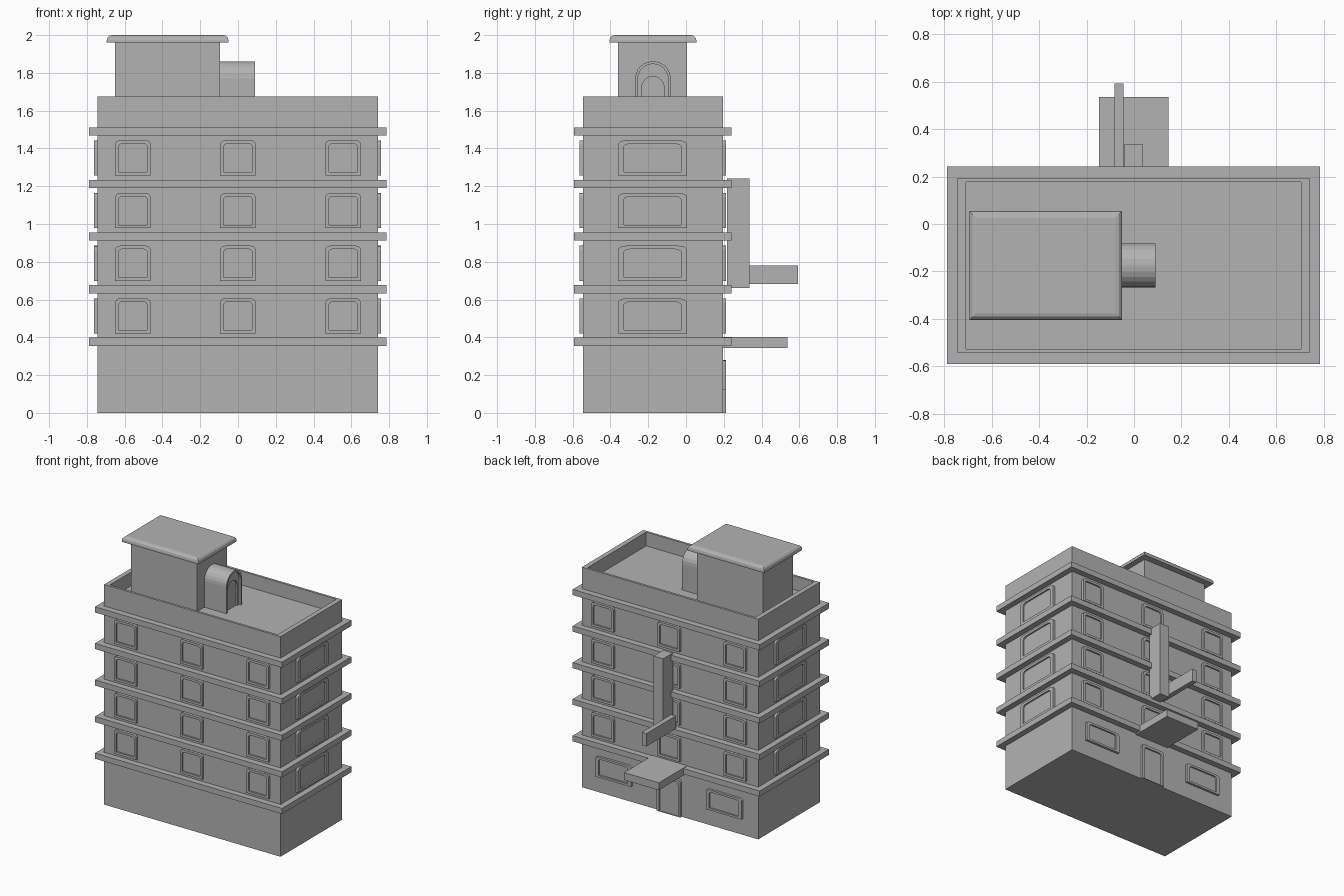
import bpy, bmesh, math
from mathutils import Vector as V

if "Cube" in bpy.data.objects:
    bpy.data.objects.remove(bpy.data.objects["Cube"])

GREY = bpy.data.materials.new("plain grey")
GREY.diffuse_color = (0.45, 0.45, 0.45, 1)
GREY.use_nodes = True
GREY.node_tree.nodes["Principled BSDF"].inputs["Base Color"].default_value = GREY.diffuse_color


def finish(name, bm):
    bmesh.ops.recalc_face_normals(bm, faces=bm.faces)
    me = bpy.data.meshes.new(name)
    bm.to_mesh(me)
    bm.free()
    me.materials.append(GREY)
    ob = bpy.data.objects.new(name, me)
    bpy.context.collection.objects.link(ob)
    return ob


def box(name, x, y, z, top_bevel=0):
    bm = bmesh.new()
    bmesh.ops.create_cube(bm, size=1)
    for v in bm.verts:
        v.co = V([(r[0] + r[1]) / 2 + c * (r[1] - r[0]) for r, c in zip((x, y, z), v.co)])
    if top_bevel:
        edges = [e for e in bm.edges if all(v.co.z > z[1] - 1e-4 for v in e.verts)]
        bmesh.ops.bevel(bm, geom=edges, offset=top_bevel, segments=3, profile=0.5, affect='EDGES')
    return finish(name, bm)


def stepped(name, origin, normal, w, h, rings, rx=0.0, rz=0.0, seg=4, up=(0, 0, 1)):
    """Outline with rounded top corners, lofted through rings of
    (side margin, bottom margin, top margin, depth)."""
    n, up, origin = V(normal), V(up), V(origin)
    side = up.cross(n)
    pts = [(-w / 2, 0), (w / 2, 0)]
    if rx:
        arc = [math.pi / 2 * i / seg for i in range(seg + 1)]
        pts += [(w / 2 - rx + rx * math.cos(a), h - rz + rz * math.sin(a)) for a in arc]
        pts += [(-w / 2 + rx - rx * math.cos(a), h - rz + rz * math.sin(a)) for a in reversed(arc)]
    else:
        pts += [(w / 2, h), (-w / 2, h)]
    bm = bmesh.new()
    loops = []
    for ms, mb, mt, d in rings:
        loops.append([bm.verts.new(origin + side * (u * (1 - 2 * ms / w))
                                   + up * (mb + v * (h - mb - mt) / h) + n * d) for u, v in pts])
    k = len(pts)
    for a, b in zip(loops, loops[1:]):
        for i in range(k):
            bm.faces.new((a[i], a[(i + 1) % k], b[(i + 1) % k], b[i]))
    bm.faces.new(loops[0][::-1])
    bm.faces.new(loops[-1])
    return finish(name, bm)


def frame(ms, mb, mt):
    # raised frame with a recessed pane
    return [(0, 0, 0, -0.005), (0, 0, 0, 0.018), (ms, mb, mt, 0.018), (ms, mb, mt, 0.006)]


X0, X1, Y0, Y1 = -0.745, 0.74, -0.545, 0.195

# main block with sunken roof inside the parapet
stepped("main_block", (-0.0025, Y0, 0), (0, 0, 1), X1 - X0, Y1 - Y0,
        [(0, 0, 0, 0), (0, 0, 0, 1.675), (0.036, 0.018, 0.018, 1.675), (0.036, 0.018, 0.018, 1.57)],
        up=(0, 1, 0))

# floor ledges
for i in range(5):
    z = 0.355 + 0.2783 * i
    box(f"floor_ledge_{i}", (-0.79, 0.785), (-0.592, 0.242), (z, z + 0.043))

# windows on the four upper floors, all sides
for i in range(4):
    z = 0.42 + 0.279 * i
    for j, x in enumerate((-0.5565, -0.0005, 0.5565)):
        for side, y, n in (("front", Y0, -1), ("back", Y1, 1)):
            stepped(f"{side}_window_{i}_{j}", (x, y, z), (0, n, 0), 0.187, 0.186,
                    frame(0.018, 0.018, 0.018), 0.025, 0.022)
    for side, x, n in (("left", X0, -1), ("right", X1, 1)):
        stepped(f"{side}_window_{i}", (x, -0.1775, z), (n, 0, 0), 0.365, 0.186,
                frame(0.031, 0.018, 0.018), 0.045, 0.022)

# ground floor entrance and windows at the back
stepped("entrance_door", (0, Y1, 0), (0, 1, 0), 0.2, 0.28, frame(0.02, 0, 0.02), 0.02, 0.02)
for x in (-0.466, 0.466):
    stepped("ground_window", (x, Y1, 0.122), (0, 1, 0), 0.3, 0.155, frame(0.028, 0.016, 0.016), 0.03, 0.015)

# entrance canopy, upright box and projecting arm
box("canopy", (-0.147, 0.145), (0.19, 0.537), (0.344, 0.401))
box("upright_box", (-0.042, 0.038), (0.218, 0.336), (0.66, 1.24))
box("projecting_arm", (-0.082, -0.044), (0.24, 0.594), (0.682, 0.78))

# rooftop stair house with cap
box("stair_house", (-0.65, -0.095), (-0.36, 0.005), (1.57, 1.97))
box("stair_house_cap", (-0.695, -0.05), (-0.405, 0.055), (1.96, 2.0), top_bevel=0.028)

# arched rooftop doorway with recessed door
stepped("arched_doorway", (-0.11, -0.175, 1.57), (1, 0, 0), 0.187, 0.291,
        [(0, 0, 0, 0), (0, 0, 0, 0.2), (0.012, 0, 0.014, 0.2), (0.012, 0, 0.014, 0.185),
         (0.033, 0, 0.08, 0.185), (0.033, 0, 0.08, 0.175)], 0.09, 0.09, 6)
